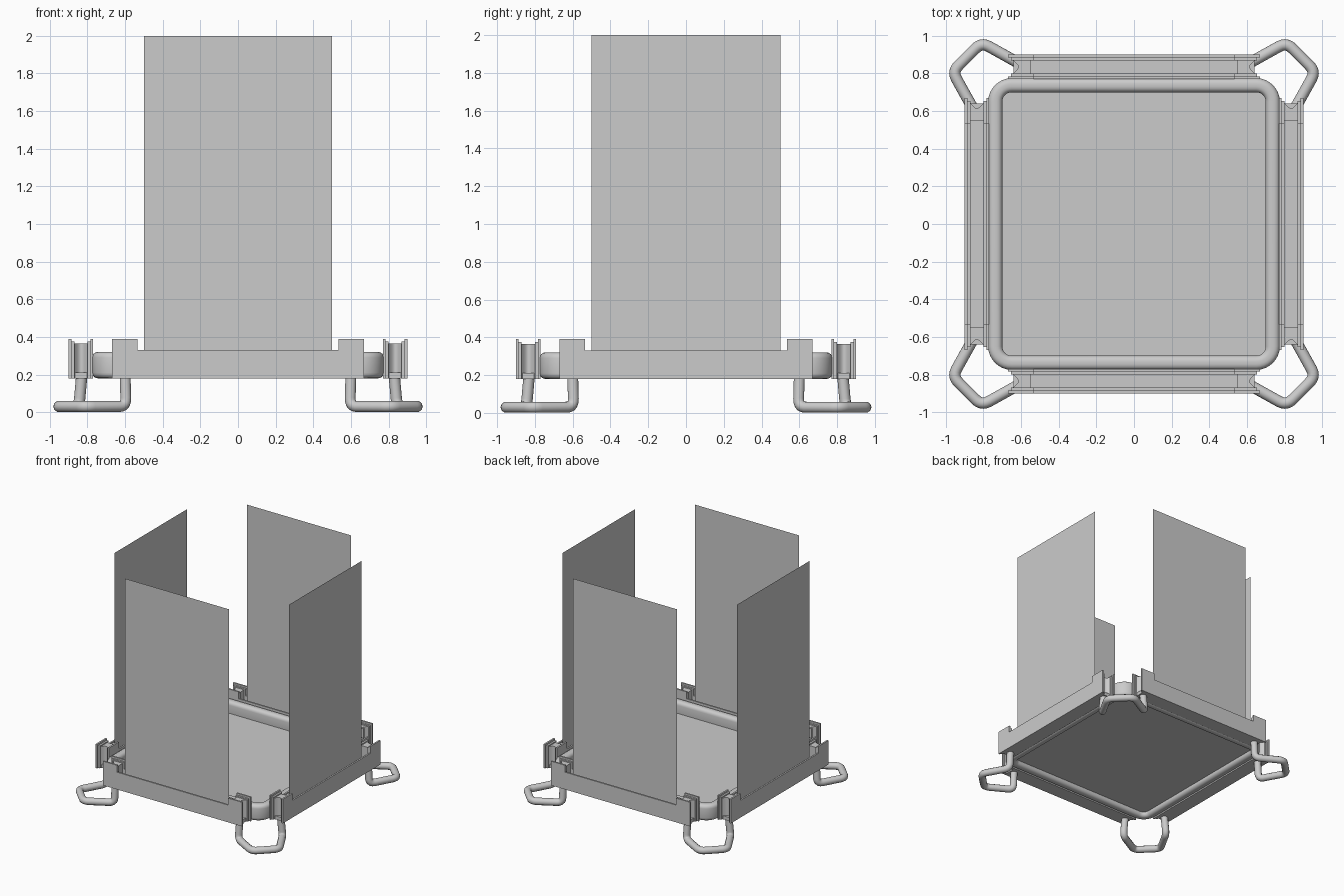
import bpy, bmesh
from math import pi, sin, cos, radians
from mathutils import Vector

if "Cube" in bpy.data.objects:
    bpy.data.objects.remove(bpy.data.objects["Cube"])


def finish(bm, name, turn=0.0, smooth=False):
    """Turn a bmesh into an object, rotated about the centre."""
    if smooth or len(bm.faces) > 1:
        bmesh.ops.recalc_face_normals(bm, faces=bm.faces)
    me = bpy.data.meshes.new(name)
    bm.to_mesh(me)
    bm.free()
    if smooth:
        me.shade_smooth()
        me.set_sharp_from_angle(angle=radians(35))
    ob = bpy.data.objects.new(name, me)
    ob.rotation_euler.z = turn
    bpy.context.collection.objects.link(ob)
    return ob


def prism(bm, outline, shift):
    """Extrude a closed 3D outline along the shift vector."""
    f = bm.faces.new([bm.verts.new(p) for p in outline])
    r = bmesh.ops.extrude_face_region(bm, geom=[f])
    verts = [v for v in r["geom"] if isinstance(v, bmesh.types.BMVert)]
    bmesh.ops.translate(bm, verts=verts, vec=shift)


def rounded_square(half, c, n=8):
    """Loop around a square whose corner arcs are centred on (+-c, +-c)."""
    pts = []
    for q in range(4):
        base = q * pi / 2
        cx, cy = [(c, c), (-c, c), (-c, -c), (c, -c)][q]
        for i in range(n + 1):
            a = base + i / n * pi / 2
            pts.append((cx + (half - c) * cos(a), cy + (half - c) * sin(a)))
    return pts


# Base ring: rounded cross-section swept around a rounded square
profile = []
for cx, cz, start in [(0.745, 0.29, 0), (0.73, 0.29, 90), (0.73, 0.21, 180), (0.745, 0.21, 270)]:
    for i in range(5):
        a = radians(start + i * 22.5)
        profile.append((cx + 0.03 * cos(a), cz + 0.03 * sin(a)))
bm = bmesh.new()
loops = [[bm.verts.new((x, y, z)) for x, y in rounded_square(d, 0.65)] for d, z in profile]
for k, a in enumerate(loops):
    b = loops[(k + 1) % len(loops)]
    for i in range(len(a)):
        j = (i + 1) % len(a)
        bm.faces.new((a[i], a[j], b[j], b[i]))
finish(bm, "base_ring", smooth=True)

# Floor sheet
bm = bmesh.new()
bm.faces.new([bm.verts.new((x, y, 0.22)) for x, y in rounded_square(0.71, 0.65)])
finish(bm, "floor_sheet")


def wall_outline(y, end, step, low, high):
    half = [(end, 0.18), (end, high), (step, high), (step, low)]
    pts = half + [(-x, z) for x, z in reversed(half)]
    return [(x, y, z) for x, z in pts]


for k, side in enumerate(["front", "right", "back", "left"]):
    turn = k * pi / 2

    # Channel rail: doubled walls with raised ends, and a channel bed
    bm = bmesh.new()
    for y, t, end, low, high in [(-0.90, 0.014, 0.67, 0.33, 0.39),
                                 (-0.886, 0.016, 0.655, 0.318, 0.375),
                                 (-0.80, 0.016, 0.655, 0.318, 0.375),
                                 (-0.784, 0.014, 0.67, 0.33, 0.39)]:
        prism(bm, wall_outline(y, end, 0.535, low, high), (0, t, 0))
    prism(bm, [(-0.64, -0.872, 0.18), (0.64, -0.872, 0.18),
               (0.64, -0.798, 0.18), (-0.64, -0.798, 0.18)], (0, 0, 0.03))
    finish(bm, side + "_rail", turn)

    # End inserts with a hollowed outer face
    bm = bmesh.new()
    for s in (-1, 1):
        arc = [(s * (0.645 - 0.03 * sin(i / 8 * pi)), -0.87 + 0.07 * i / 8, 0.18) for i in range(9)]
        prism(bm, arc + [(s * 0.55, -0.80, 0.18), (s * 0.55, -0.87, 0.18)], (0, 0, 0.185))
    finish(bm, side + "_rail_inserts", turn, smooth=True)

    # Upright sheet standing in the channel
    bm = bmesh.new()
    bm.faces.new([bm.verts.new(p) for p in [(-0.5, -0.84, 0.21), (0.5, -0.84, 0.21),
                                           (0.5, -0.84, 2), (-0.5, -0.84, 2)]])
    finish(bm, side + "_panel", turn)

    # Corner foot: bent tube loop with softened bends
    path = [Vector(p) for p in [(0.60, -0.83, 0.20), (0.595, -0.845, 0.03), (0.81, -0.965, 0.03),
                                (0.965, -0.81, 0.03), (0.845, -0.595, 0.03), (0.83, -0.60, 0.20)]]
    pts = [path[0]]
    for a, p, b in zip(path, path[1:], path[2:]):
        p0 = p + (a - p).normalized() * 0.045
        p1 = p + (b - p).normalized() * 0.045
        for i in range(6):
            t = i / 5
            pts.append(p0 * (1 - t) ** 2 + p * 2 * t * (1 - t) + p1 * t * t)
    pts.append(path[-1])
    cu = bpy.data.curves.new(side + "_foot", "CURVE")
    cu.dimensions = "3D"
    cu.bevel_depth = 0.03
    cu.bevel_resolution = 3
    cu.use_fill_caps = True
    sp = cu.splines.new("POLY")
    sp.points.add(len(pts) - 1)
    for sp_pt, p in zip(sp.points, pts):
        sp_pt.co = (*p, 1)
    sp.use_smooth = True
    foot = bpy.data.objects.new(side + "_foot", cu)
    foot.rotation_euler.z = turn
    bpy.context.collection.objects.link(foot)
